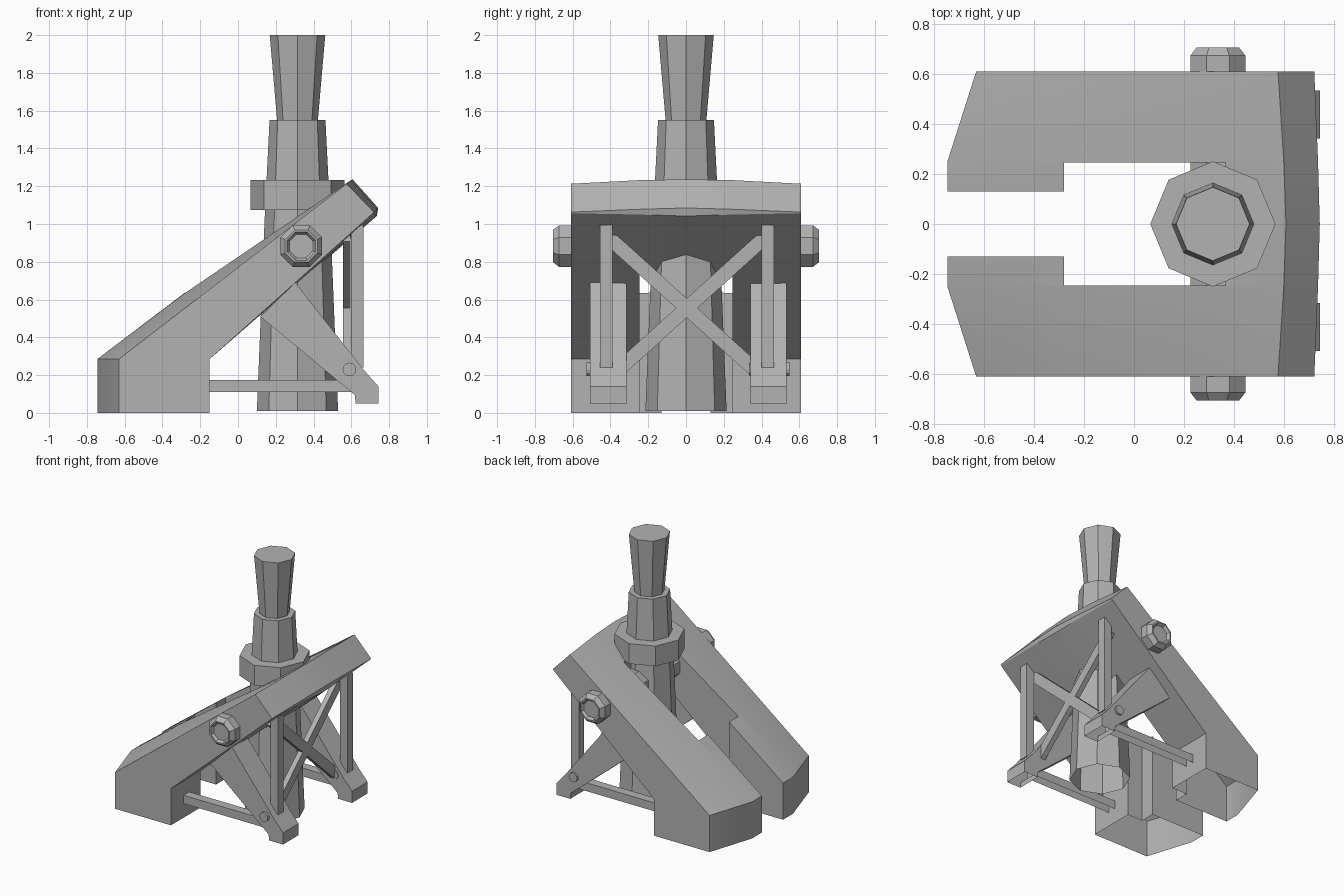
import bpy, bmesh, math
from mathutils import Matrix, Vector

if "Cube" in bpy.data.objects:
    bpy.data.objects.remove(bpy.data.objects["Cube"])

iron = bpy.data.materials.new("dark_grey")
iron.diffuse_color = (.45, .45, .45, 1)
iron.use_nodes = True
iron.node_tree.nodes["Principled BSDF"].inputs["Base Color"].default_value = iron.diffuse_color


def finish(name, bm, matrix=None):
    if matrix:
        bm.transform(matrix)
    bmesh.ops.recalc_face_normals(bm, faces=bm.faces)
    mesh = bpy.data.meshes.new(name)
    bm.to_mesh(mesh)
    bm.free()
    mesh.materials.append(iron)
    obj = bpy.data.objects.new(name, mesh)
    bpy.context.collection.objects.link(obj)
    return obj


def loft(name, rings, matrix=None):
    """Skin a list of equal-length closed rings and cap both ends."""
    bm = bmesh.new()
    vs = [[bm.verts.new(p) for p in ring] for ring in rings]
    n = len(vs[0])
    for a, b in zip(vs, vs[1:]):
        for i in range(n):
            j = (i + 1) % n
            bm.faces.new((a[i], a[j], b[j], b[i]))
    bm.faces.new(vs[0])
    bm.faces.new(vs[-1])
    return finish(name, bm, matrix)


def open_bottom(obj):
    """Remove the lowest downward faces, leaving a hollow shell."""
    bm = bmesh.new()
    bm.from_mesh(obj.data)
    low = min(v.co.z for v in bm.verts) + .003
    faces = [f for f in bm.faces if all(v.co.z < low for v in f.verts)]
    bmesh.ops.delete(bm, geom=faces, context='FACES')
    bm.to_mesh(obj.data)
    bm.free()


def lathe(name, profile, matrix, phase=0.0, sides=8):
    """Faceted turning from (radius, height) pairs along local z."""
    ang = [phase + math.tau * i / sides for i in range(sides)]
    return loft(name, [[(r * math.cos(a), r * math.sin(a), h) for a in ang]
                       for r, h in profile], matrix)


def box(name, lo, hi, matrix=None):
    rings = [[(lo[0], lo[1], z), (hi[0], lo[1], z), (hi[0], hi[1], z), (lo[0], hi[1], z)]
             for z in (lo[2], hi[2])]
    return loft(name, rings, matrix)


# Slanted cradle: side, inner and middle cross-sections in x-z
side = [(-.63, 0), (-.63, .285), (-.28, .555), (.575, 1.213), (.72, 1.063),
        (.715, 1.057), (-.15, .285), (-.15, 0)]
inner = [(-.745, 0), (-.745, .285), (-.28, .635), (.598, 1.232), (.735, 1.078),
         (.728, 1.05), (-.15, .285), (-.15, 0)]
middle = [(-.745, 0), (-.745, .285), (-.28, .64), (.607, 1.236), (.742, 1.085),
          (.735, 1.042), (-.15, .285), (-.15, 0)]
sections = [(-.61, side), (-.25, inner), (0, middle), (.25, inner), (.61, side)]
cradle = loft("slanted_cradle", [[(x, y, z) for x, z in p] for y, p in sections])

# Stepped slot cut through the cradle
slot = [(-1, -.13), (-.28, -.13), (-.28, -.245), (.365, -.245),
        (.365, .245), (-.28, .245), (-.28, .13), (-1, .13)]
cutter = loft("slot_cutter", [[(x, y, z) for x, y in slot] for z in (-.5, 2)])
cutter.hide_render = True
mod = cradle.modifiers.new("slot", 'BOOLEAN')
mod.operation = 'DIFFERENCE'
mod.solver = 'EXACT'
mod.object = cutter
bpy.context.view_layer.objects.active = cradle
cradle.select_set(True)
bpy.ops.object.modifier_apply(modifier=mod.name)
bpy.data.objects.remove(cutter)
open_bottom(cradle)
bpy.ops.object.shade_smooth_by_angle(angle=math.radians(20))

# Upright octagonal barrel, hollow below, with collar and flared end
open_bottom(lathe("barrel", [(.215, .01), (.172, 1.075), (.25, 1.075), (.25, 1.232),
                             (.164, 1.232), (.148, 1.55), (.108, 1.55), (.147, 2.0)],
                  Matrix.Translation((.315, 0, 0))))

# X brace between the rear posts
for s in (-1, 1):
    d = Vector((0, .84, s * .76))
    m = Matrix.Translation((.575, .004, .555)) @ Matrix.Rotation(math.atan2(d.z, d.y), 4, 'X')
    box("cross_brace", (-.02, -d.length / 2, -.038), (.02, d.length / 2, .038), m)

strut = [(.118, .51), (.303, .69), (.668, .225), (.743, .14), (.743, .05), (.623, .05),
         (.618, .095)]
oct_scale = 1 / math.cos(math.pi / 8)

for s, tag in ((-1, "front"), (1, "back")):
    # Trunnion with chamfered, recessed end cap
    turn = Matrix.Rotation(-s * math.pi / 2, 4, 'X')
    prof = [(.11, .14), (.11, .672), (.085, .705), (.075, .705), (.062, .685)]
    lathe(tag + "_trunnion", [(r * oct_scale, h) for r, h in prof],
          Matrix.Translation((.335, 0, .883)) @ turn, math.pi / 8)
    # Tapered support strut with hollow foot
    open_bottom(loft(tag + "_strut", [[(x, s * y + .013, z) for x, z in strut]
                                      for y in (.328, .52)]))
    # Pivot pin through the strut
    lathe(tag + "_pivot_pin", [(.036, .325), (.036, .538)],
          Matrix.Translation((.59, .01, .23)) @ turn, sides=12)
    # Tie bar to the cradle foot and upright post
    y = s * .427 + .006
    open_bottom(box(tag + "_tie_bar", (-.16, y - .035, .11), (.6, y + .035, .175)))
    box(tag + "_post", (.597, y - .033, .24), (.664, y + .033, .995))
